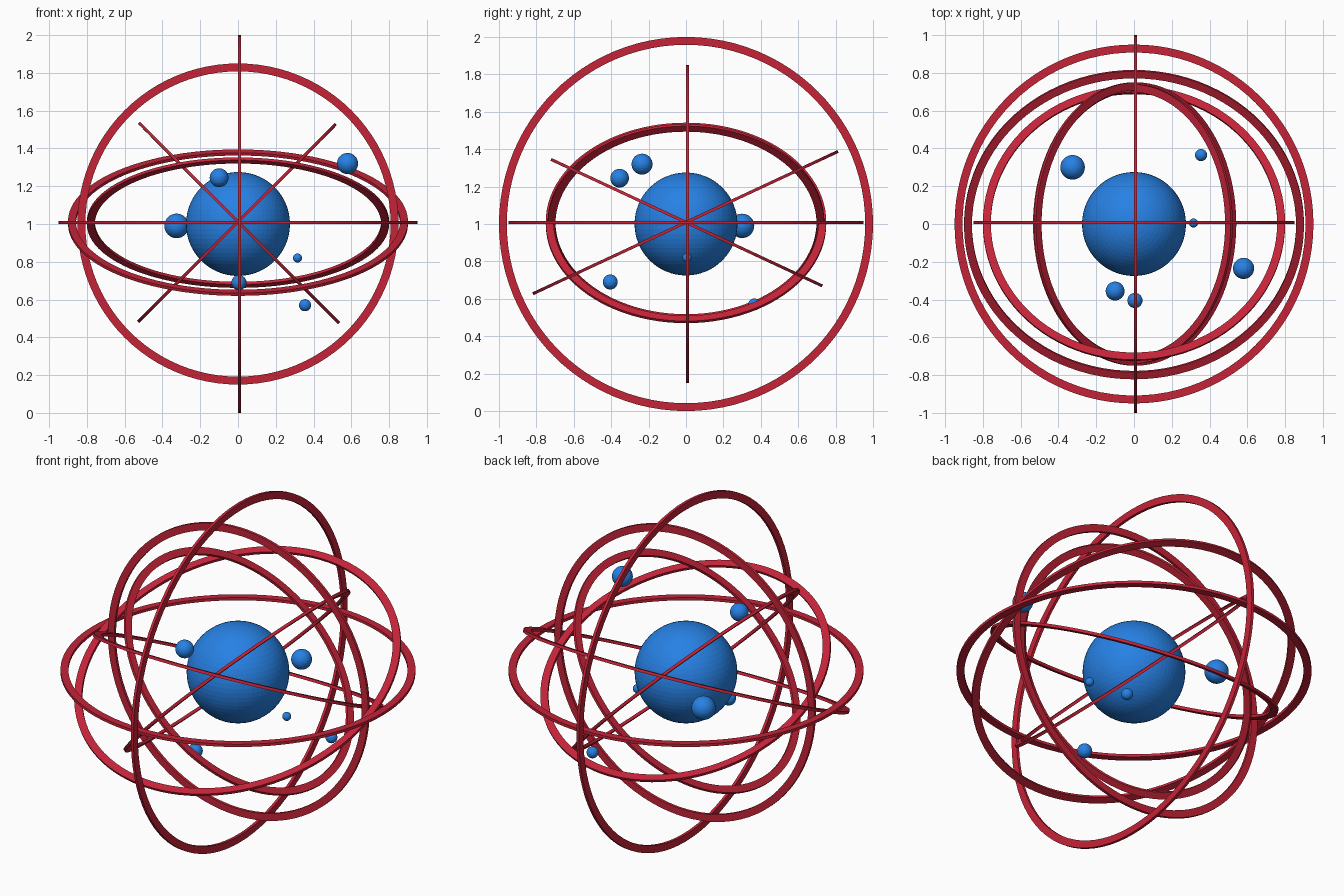
import bpy, bmesh, math
from mathutils import Vector

cube = bpy.data.objects.get("Cube")
if cube:
    bpy.data.objects.remove(cube, do_unlink=True)

CENTRE = Vector((0, 0, 1))
BAND = 0.042
THICK = 0.016


def make_material(name, rgb):
    mat = bpy.data.materials.new(name)
    mat.use_nodes = True
    mat.diffuse_color = (*rgb, 1)
    mat.node_tree.nodes["Principled BSDF"].inputs["Base Color"].default_value = (*rgb, 1)
    return mat


blue = make_material("bright_blue", (0.02, 0.22, 0.78))
red = make_material("crimson_red", (0.56, 0.017, 0.04))


def add_object(name, bm, mat, location):
    mesh = bpy.data.meshes.new(name)
    bm.to_mesh(mesh)
    bm.free()
    mesh.materials.append(mat)
    obj = bpy.data.objects.new(name, mesh)
    obj.location = location
    bpy.context.collection.objects.link(obj)
    return obj


def ball(name, location, radius, segments):
    bm = bmesh.new()
    bmesh.ops.create_uvsphere(bm, u_segments=segments, v_segments=segments // 2, radius=radius)
    return add_object(name, bm, blue, location)


def ring(name, outer, normal):
    """Flat band with a rectangular section, resting on the plane through the centre."""
    bm = bmesh.new()
    inner = outer - BAND
    section = [(inner, 0), (outer, 0), (outer, THICK), (inner, THICK)]
    verts = [bm.verts.new((r, 0, h)) for r, h in section]
    edges = [bm.edges.new((verts[i], verts[i - 1])) for i in range(4)]
    bmesh.ops.spin(bm, geom=verts + edges, cent=(0, 0, 0), axis=(0, 0, 1),
                   angle=math.tau, steps=96, use_merge=True)
    bmesh.ops.remove_doubles(bm, verts=bm.verts, dist=0.0001)
    bmesh.ops.recalc_face_normals(bm, faces=bm.faces)
    obj = add_object(name, bm, red, CENTRE)
    obj.rotation_euler = Vector(normal).to_track_quat("Z", "Y").to_euler()
    return obj


# Central sphere
ball("core_sphere", CENTRE, 0.275, 64)

# Three upright and level rings
ring("side_ring", 1.0, (1, 0, 0))
ring("level_ring", 0.95, (0, 0, 1))
ring("front_ring", 0.85, (0, 1, 0))

# Rings tilted forwards and backwards
tilt = math.radians(25)
ring("forward_tilted_ring", 0.90, (0, -math.sin(tilt), math.cos(tilt)))
ring("backward_tilted_ring", 0.80, (0, math.sin(tilt), math.cos(tilt)))

# Rings tilted sideways
ring("left_tilted_ring", 0.75, (1, 0, 1))
ring("right_tilted_ring", 0.74, (-1, 0, 1))

# Small orbiting balls
moons = [
    ((0.58, -0.235, 1.32), 0.056),
    ((-0.10, -0.355, 1.245), 0.05),
    ((-0.325, 0.30, 0.99), 0.065),
    ((0.005, -0.405, 0.69), 0.04),
    ((0.315, 0.005, 0.82), 0.024),
    ((0.355, 0.365, 0.57), 0.032),
]
for number, (place, radius) in enumerate(moons, 1):
    ball(f"small_ball_{number}", place, radius, 32)
